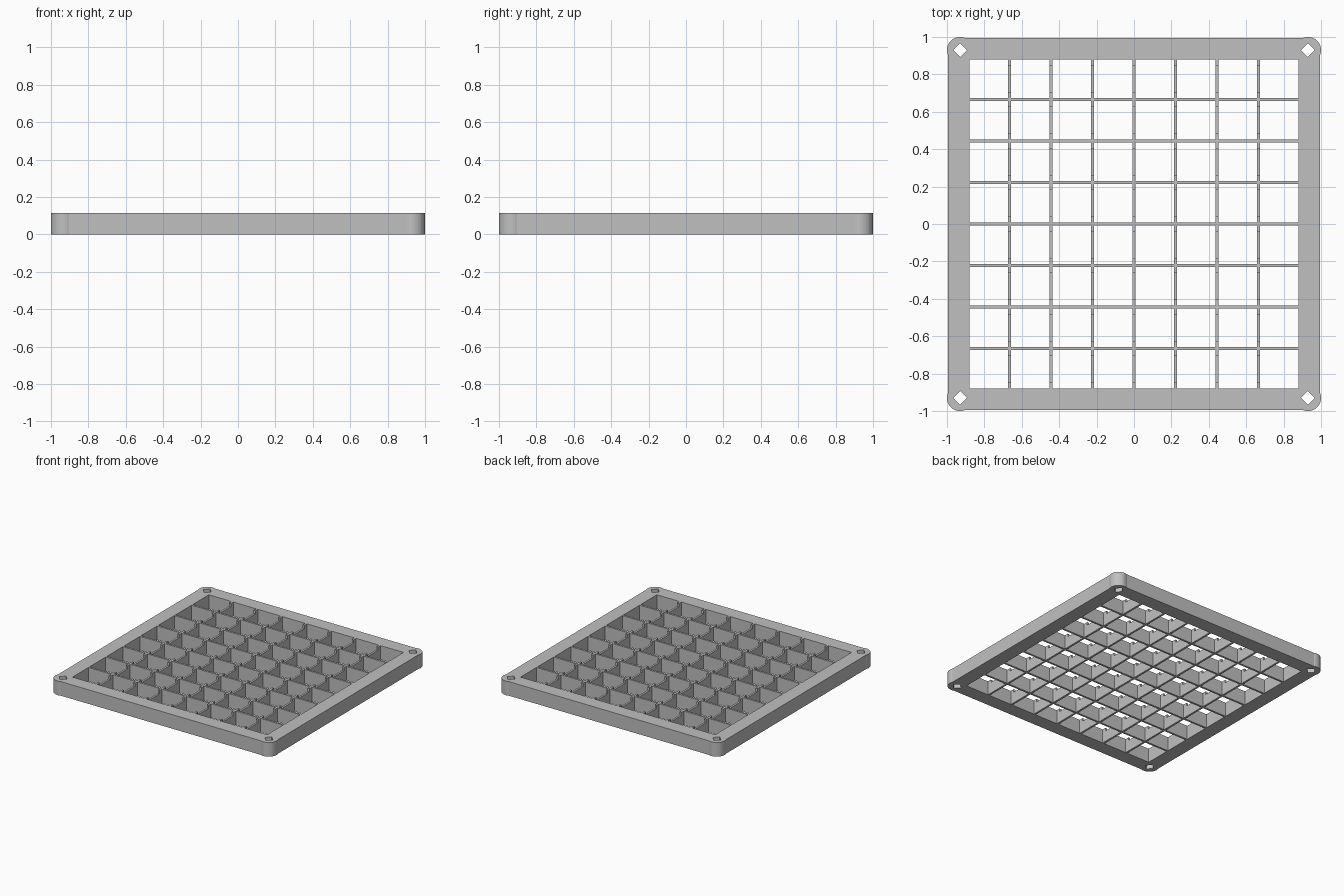
import bpy, bmesh, math
from mathutils import Vector

if "Cube" in bpy.data.objects:
    bpy.data.objects.remove(bpy.data.objects["Cube"], do_unlink=True)

HEIGHT = 0.115
OUTER = 0.995      # half width of the straight frame sides
INNER = 0.88       # half width of the opening
BOSS = 0.93        # corner boss centre
BOSS_R = 0.07
HOLE_R = 0.037
PITCH = 0.222
WALL = 0.016
NOTCH_HALF = 0.07
NOTCH_DEPTH = 0.025

grey = bpy.data.materials.new("plain grey")
grey.use_nodes = True
colour = (0.53, 0.53, 0.53, 1)
grey.diffuse_color = colour
grey.node_tree.nodes["Principled BSDF"].inputs["Base Color"].default_value = colour


def finish(name, bm):
    bmesh.ops.recalc_face_normals(bm, faces=bm.faces[:])
    mesh = bpy.data.meshes.new(name)
    bm.to_mesh(mesh)
    bm.free()
    mesh.materials.append(grey)
    obj = bpy.data.objects.new(name, mesh)
    bpy.context.collection.objects.link(obj)
    return obj


def extrude(bm, faces, vector):
    result = bmesh.ops.extrude_face_region(bm, geom=faces)
    moved = [g for g in result["geom"] if isinstance(g, bmesh.types.BMVert)]
    bmesh.ops.translate(bm, verts=moved, vec=vector)


def loop_edges(bm, points):
    verts = [bm.verts.new((x, y, 0)) for x, y in points]
    return [bm.edges.new((v, verts[i - 1])) for i, v in enumerate(verts)]


# Frame: straight sides with slightly bulging round corners and diamond holes
reach = math.asin((OUTER - BOSS) / BOSS_R)
start = math.pi / 2 - reach
steps = 16
outline, holes = [], []
for corner in range(4):
    turn = corner * math.pi / 2
    centre = Vector((BOSS, BOSS))
    for sx, sy in [((1, 1), (-1, 1), (-1, -1), (1, -1))[corner]]:
        centre = Vector((sx * BOSS, sy * BOSS))
    for i in range(steps + 1):
        a = turn - start + (math.pi / 2 + 2 * start) * i / steps
        outline.append((centre.x + BOSS_R * math.cos(a), centre.y + BOSS_R * math.sin(a)))
    holes.append([(centre.x + HOLE_R * math.cos(k * math.pi / 2),
                   centre.y + HOLE_R * math.sin(k * math.pi / 2)) for k in range(4)])
opening = [(INNER, INNER), (-INNER, INNER), (-INNER, -INNER), (INNER, -INNER)]

bm = bmesh.new()
edges = []
for points in [outline, opening] + holes:
    edges += loop_edges(bm, points)
bmesh.ops.triangle_fill(bm, use_beauty=True, use_dissolve=False, edges=edges)
extrude(bm, bm.faces[:], (0, 0, HEIGHT))
finish("outer_frame", bm)

# Full-height walls running side to side
bm = bmesh.new()
for i in range(-3, 4):
    cube = bmesh.ops.create_cube(bm, size=1)["verts"]
    bmesh.ops.scale(bm, verts=cube, vec=(2 * INNER, WALL, HEIGHT))
    bmesh.ops.translate(bm, verts=cube, vec=(0, i * PITCH, HEIGHT / 2))
finish("cross_walls", bm)

# Notched wall panels running front to back, one for each cell
half = (PITCH - WALL) / 2
low = HEIGHT - NOTCH_DEPTH
profile = [(-half, 0), (half, 0), (half, HEIGHT), (NOTCH_HALF, HEIGHT), (NOTCH_HALF, low),
           (-NOTCH_HALF, low), (-NOTCH_HALF, HEIGHT), (-half, HEIGHT)]
bm = bmesh.new()
for column in range(-3, 4):
    for row in range(8):
        y0 = (row - 3.5) * PITCH
        x0 = column * PITCH - WALL / 2
        face = bm.faces.new([bm.verts.new((x0, y0 + y, z)) for y, z in profile])
        extrude(bm, [face], (WALL, 0, 0))
finish("notched_walls", bm)
